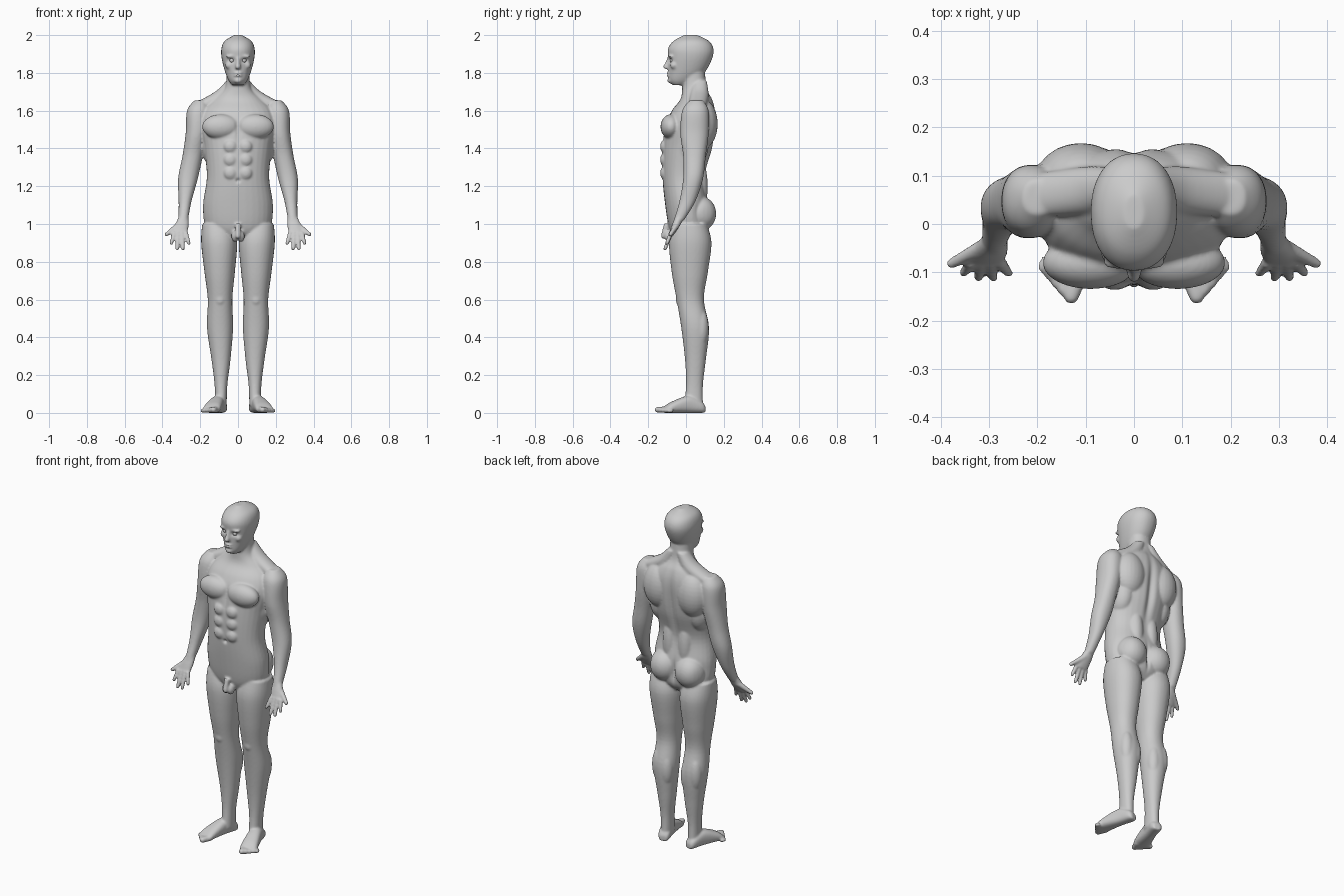
import bpy
import bmesh
from math import cos, sin, pi, exp, copysign
from mathutils import Vector, Matrix

default_cube = bpy.data.objects.get("Cube")
if default_cube:
    bpy.data.objects.remove(default_cube, do_unlink=True)

skin = bpy.data.materials.new("light grey")
skin.use_nodes = True
skin.diffuse_color = (.6, .6, .6, 1)
shader = skin.node_tree.nodes["Principled BSDF"]
shader.inputs["Base Color"].default_value = skin.diffuse_color

bm = bmesh.new()
SIDES = 32
STEPS = 6
UP = Vector((0, 0, 1))
LEFT = Vector((1, 0, 0))
BACK = Vector((0, 1, 0))


def blend(before, start, end, after, t):
    """Smooth curve from start to end, guided by its neighbours."""
    leave, arrive = (end - before) / 2, (after - start) / 2
    ease = t * t * (3 - 2 * t)
    return (start.lerp(end, ease) + leave * (t * (1 - t) * (1 - t))
            - arrive * (t * t * (1 - t)))


def rounded(value, power):
    return copysign(abs(value) ** power, value)


def bridge(lower, upper):
    for n in range(SIDES):
        bm.faces.new((lower[n - 1], lower[n], upper[n], upper[n - 1]))


def tube(rings, side=1, power=.92):
    """Closed loft through rings of (centre, half axis, half axis)."""
    last = len(rings) - 1
    loops = []
    for i in range(last):
        near = [rings[max(0, min(last, i + offset))] for offset in (-1, 0, 1, 2)]
        for step in range(STEPS + (i == last - 1)):
            centre, wide, deep = [blend(*parts, step / STEPS) for parts in zip(*near)]
            loop = []
            for n in range(SIDES):
                angle = 2 * pi * n / SIDES
                point = (centre + wide * rounded(cos(angle), power)
                         + deep * rounded(sin(angle), power))
                point.x *= side
                loop.append(bm.verts.new(point))
            loops.append(loop)
    for lower, upper in zip(loops, loops[1:]):
        bridge(lower, upper)
    bm.faces.new(loops[0])
    bm.faces.new(loops[-1])


def level(z, middle, half_width, front, back):
    """Horizontal ring from its middle, half width and depth limits."""
    centre = LEFT * middle + BACK * ((front + back) / 2) + UP * z
    return centre, LEFT * half_width, BACK * ((back - front) / 2)


def blob(centre, radii, side=1):
    x, y, z = centre
    place = Matrix.Translation((x * side, y, z)) @ Matrix.Diagonal((*radii, 1))
    bmesh.ops.create_uvsphere(bm, u_segments=24, v_segments=16, radius=1, matrix=place)


def digit(start, end, radius, side=1, taper=.8):
    """Tapered finger or toe with a round tip."""
    start, end = Vector(start), Vector(end)
    wide = (end - start).cross(BACK).normalized() * radius
    deep = (end - start).cross(wide).normalized() * radius
    tube([(start, wide, deep), (end, wide * taper, deep * taper)], side, power=1)
    blob(end, [radius * taper] * 3, side)


# Trunk and neck: height, half width, front, back
trunk = [(.92, .1, -.06, .08), (.98, .17, -.09, .12), (1.1, .185, -.11, .12),
         (1.25, .165, -.125, .1), (1.4, .18, -.125, .14), (1.52, .2, -.11, .155),
         (1.6, .185, -.075, .155), (1.66, .13, -.03, .14), (1.72, .07, -.02, .11),
         (1.82, .06, -.02, .1)]
tube([level(z, 0, *extent) for z, *extent in trunk])

# Head
skull = [(1.735, .03, -.07, 0), (1.76, .05, -.09, .05), (1.81, .07, -.093, .105),
         (1.88, .087, -.095, .14), (1.93, .088, -.095, .145), (1.97, .07, -.065, .12),
         (2, .02, -.01, .06)]
tube([level(z, 0, *extent) for z, *extent in skull])

# Nose, lips and chin
nose = [(1.88, .008, -.1), (1.85, .011, -.112), (1.835, .014, -.122), (1.82, .014, -.115)]
tube([level(z, 0, half_width, front, -.08) for z, half_width, front in nose])
for lip_height in (1.786, 1.799):
    blob(centre=(0, -.092, lip_height), radii=(.022, .012, .006))
blob(centre=(0, -.08, 1.76), radii=(.024, .02, .016))

# Limbs: height, middle, half width, front, back
arm = [(1.655, .2, .03, .02, .09), (1.6, .21, .06, -.02, .12), (1.48, .22, .057, -.03, .12),
       (1.36, .24, .054, -.015, .105), (1.24, .265, .052, -.015, .09),
       (1.12, .28, .034, -.035, .05), (1.02, .29, .025, -.065, -.01)]
leg = [(1, .11, .08, -.07, .11), (.9, .1, .095, -.09, .135), (.74, .097, .08, -.075, .115),
       (.6, .095, .065, -.05, .095), (.45, .095, .069, -.025, .122),
       (.28, .09, .05, -.005, .105), (.15, .09, .034, 0, .09), (.04, .09, .03, -.01, .09)]

# Foot: distance from heel, half width, height
foot = [(0, .02, .035), (.02, .033, .06), (.09, .037, .09), (.18, .046, .06), (.22, .047, .035)]
heel = Vector((.083, .1, 0))
ahead = Vector((.27, -.96, 0))
across = ahead.cross(-UP)

# Paired muscles and features: centre, radii
muscles = {
    "chest": ((.09, -.08, 1.515), (.1, .055, .066)),
    "shoulder blade": ((.11, .09, 1.53), (.095, .078, .13)),
    "flank": ((.125, .03, 1.42), (.07, .09, .12)),
    "lower back": ((.05, .07, 1.2), (.045, .045, .15)),
    "buttock": ((.083, .08, 1.055), (.085, .08, .09)),
    "outer calf": ((.12, .08, .45), (.04, .04, .1)),
    "inner calf": ((.07, .08, .43), (.04, .04, .1)),
    "kneecap": ((.095, -.03, .6), (.03, .024, .036)),
    "brow": ((.035, -.078, 1.887), (.03, .017, .009)),
    "cheek": ((.048, -.062, 1.84), (.02, .022, .02)),
    "groin": ((.015, -.09, .935), (.02, .025, .03)),
}

for side in (1, -1):
    tube([level(*ring) for ring in arm], side)
    tube([level(*ring) for ring in leg], side)
    tube([(heel + ahead * distance + UP * (height / 2), across * half_width, UP * (height / 2))
          for distance, half_width, height in foot], side, power=.8)
    for centre, radii in muscles.values():
        blob(centre, radii, side)
    for row in range(3):
        blob((.04, -.113, 1.27 + row * .07), (.036, .024, .036), side)

    # Slope from neck to shoulder
    tube([(Vector((.03, .075, 1.76)), LEFT * .03, BACK * .035),
          (Vector((.085, .07, 1.675)), (LEFT + UP) * .03, BACK * .05),
          (Vector((.2, .06, 1.625)), UP * .03, BACK * .045)], side)

    # Toes, from the big one outwards
    for toe in range(5):
        t = toe / 4
        radius = .017 - .006 * t
        root = Vector((.11, -.1, radius)).lerp(Vector((.18, -.07, radius)), t)
        tip = Vector((.13, -.15, radius)).lerp(Vector((.19, -.09, radius)), t)
        digit(root, tip, radius, side, taper=.95)

    # Palm, fingers and thumb
    wrist, knuckles = Vector((.286, -.028, 1.045)), Vector((.308, -.078, .945))
    palm_depth = (knuckles - wrist).cross(LEFT).normalized()
    tube([(wrist, LEFT * .024, palm_depth * .022),
          (wrist.lerp(knuckles, .5), LEFT * .036, palm_depth * .02),
          (knuckles, LEFT * .04, palm_depth * .013)], side)
    for finger in range(4):
        reach = sin(pi * (finger + .3) / 3.6)
        root = knuckles + LEFT * (.02 * finger - .031) + UP * .01
        tip = Vector((.26 + .031 * finger, -.098 - .014 * reach, .91 - .046 * reach))
        digit(root, tip, .0125, side)
    digit((.31, -.045, 1), (.378, -.082, .945), .016, side, taper=.7)

digit((0, -.1, 1), (0, -.12, .935), .0165)

# Fuse the parts into one skin
bmesh.ops.recalc_face_normals(bm, faces=bm.faces)
rough = bpy.data.meshes.new("rough body")
bm.to_mesh(rough)
bm.free()
body = bpy.data.objects.new("body", rough)
bpy.context.collection.objects.link(body)
fuse = body.modifiers.new("fuse", 'REMESH')
fuse.mode = 'VOXEL'
fuse.voxel_size = .0056
soften = body.modifiers.new("soften", 'SMOOTH')
soften.iterations = 6
graph = bpy.context.evaluated_depsgraph_get()
mesh = bpy.data.meshes.new_from_object(body.evaluated_get(graph))
body.modifiers.clear()
body.data = mesh
bpy.data.meshes.remove(rough)
mesh.name = "body"

# Soft hollows: centre, reach, push along y
hollows = {
    "eye socket": ((.033, -.09, 1.866), (.016, .03, .011), .013),
    "mouth": ((0, -.1, 1.792), (.022, .02, .003), .004),
    "breastbone": ((0, -.14, 1.5), (.012, .04, .07), .012),
    "navel": ((0, -.13, 1.23), (.01, .03, .01), .014),
    "spine": ((0, .15, 1.42), (.02, .06, .2), -.018),
    "seat cleft": ((0, .16, 1.04), (.01, .08, .06), -.02),
    "hip hollow": ((.17, .1, 1.06), (.03, .05, .05), -.012),
}
for vertex in mesh.vertices:
    mirrored = Vector((abs(vertex.co.x), vertex.co.y, vertex.co.z))
    for centre, reach, push in hollows.values():
        offset = mirrored - Vector(centre)
        distance = sum((offset[axis] / reach[axis]) ** 2 for axis in range(3))
        vertex.co.y += push * exp(-distance)
    vertex.co.z = max(vertex.co.z, 0)
polish = body.modifiers.new("polish", 'SMOOTH')
polish.iterations = 2
mesh.materials.clear()
mesh.materials.append(skin)
mesh.shade_smooth()

# Eyes
for name, side in (("left_eye", 1), ("right_eye", -1)):
    bpy.ops.mesh.primitive_uv_sphere_add(radius=.0125, location=(.032 * side, -.073, 1.866))
    eye = bpy.context.object
    eye.name = name
    eye.data.materials.append(skin)
    bpy.ops.object.shade_smooth()
